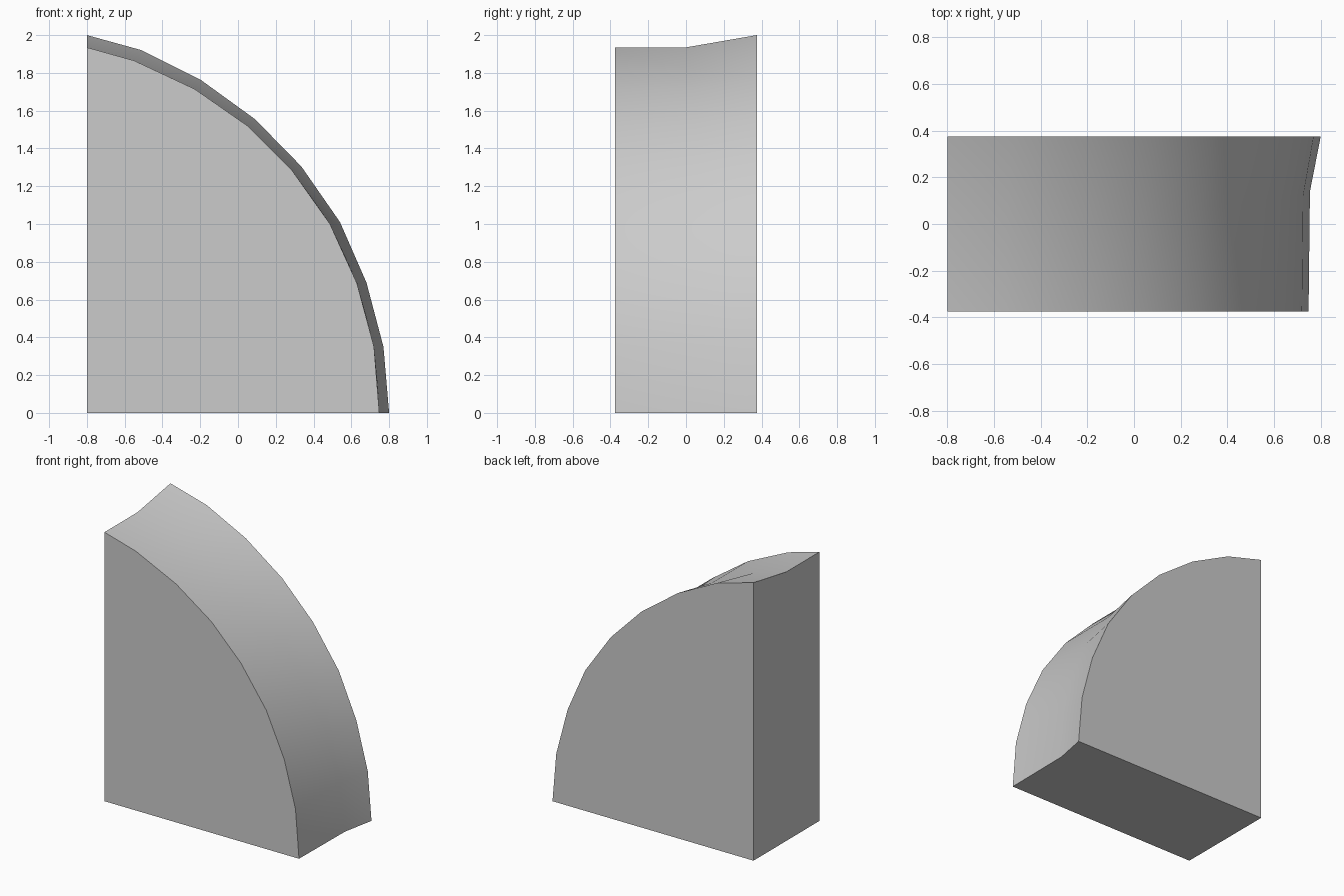
import bpy, bmesh, math

cube = bpy.data.objects.get("Cube")
if cube:
    bpy.data.objects.remove(cube, do_unlink=True)

# Plain grey material
grey = bpy.data.materials.new("light grey")
grey.use_nodes = True
colour = (0.6, 0.6, 0.6, 1)
grey.diffuse_color = colour
grey.node_tree.nodes["Principled BSDF"].inputs["Base Color"].default_value = colour

HALF_DEPTH = 0.375
LEFT = -0.8

# Quarter-arch profiles, from the crown down to the floor
back_arc = [(LEFT, 2), (-0.51, 1.92), (-0.2, 1.765), (0.09, 1.555), (0.335, 1.305),
            (0.54, 1.01), (0.68, 0.69), (0.77, 0.35), (0.8, 0)]
front_arc = [(LEFT, 1.935), (-0.55, 1.865), (-0.23, 1.715), (0.05, 1.52), (0.285, 1.285),
             (0.487, 1.0), (0.63, 0.685), (0.72, 0.35), (0.748, 0)]


def ring(bm, arc, depth):
    """Arc vertices plus the inner floor corner; depth(t) gives y along the arc."""
    last = len(arc) - 1
    verts = [bm.verts.new((x, depth(i / last), z)) for i, (x, z) in enumerate(arc)]
    return verts + [bm.verts.new((LEFT, depth(0.5), 0))]


bm = bmesh.new()
front = ring(bm, front_arc, lambda t: -HALF_DEPTH)
# The crease where the flare starts drifts backwards towards the floor
crease_arc = [(x + 0.006 * i / 8, z) for i, (x, z) in enumerate(front_arc)]
crease = ring(bm, crease_arc, lambda t: 0.14 * t)
back = ring(bm, back_arc, lambda t: HALF_DEPTH)

# Skin the rings and cap both ends
n = len(front)
for a, b in ((front, crease), (crease, back)):
    for i in range(n):
        j = (i + 1) % n
        bm.faces.new((a[i], a[j], b[j], b[i]))
bm.faces.new(front)
bm.faces.new(back[::-1])
bmesh.ops.recalc_face_normals(bm, faces=bm.faces)

mesh = bpy.data.meshes.new("quarter_arch_block")
bm.to_mesh(mesh)
bm.free()
mesh.materials.append(grey)
block = bpy.data.objects.new("quarter_arch_block", mesh)
bpy.context.collection.objects.link(block)

# Smooth curved wall with crisp cap edges
bpy.ops.object.select_all(action="DESELECT")
block.select_set(True)
bpy.context.view_layer.objects.active = block
bpy.ops.object.shade_smooth_by_angle(angle=math.radians(30))
